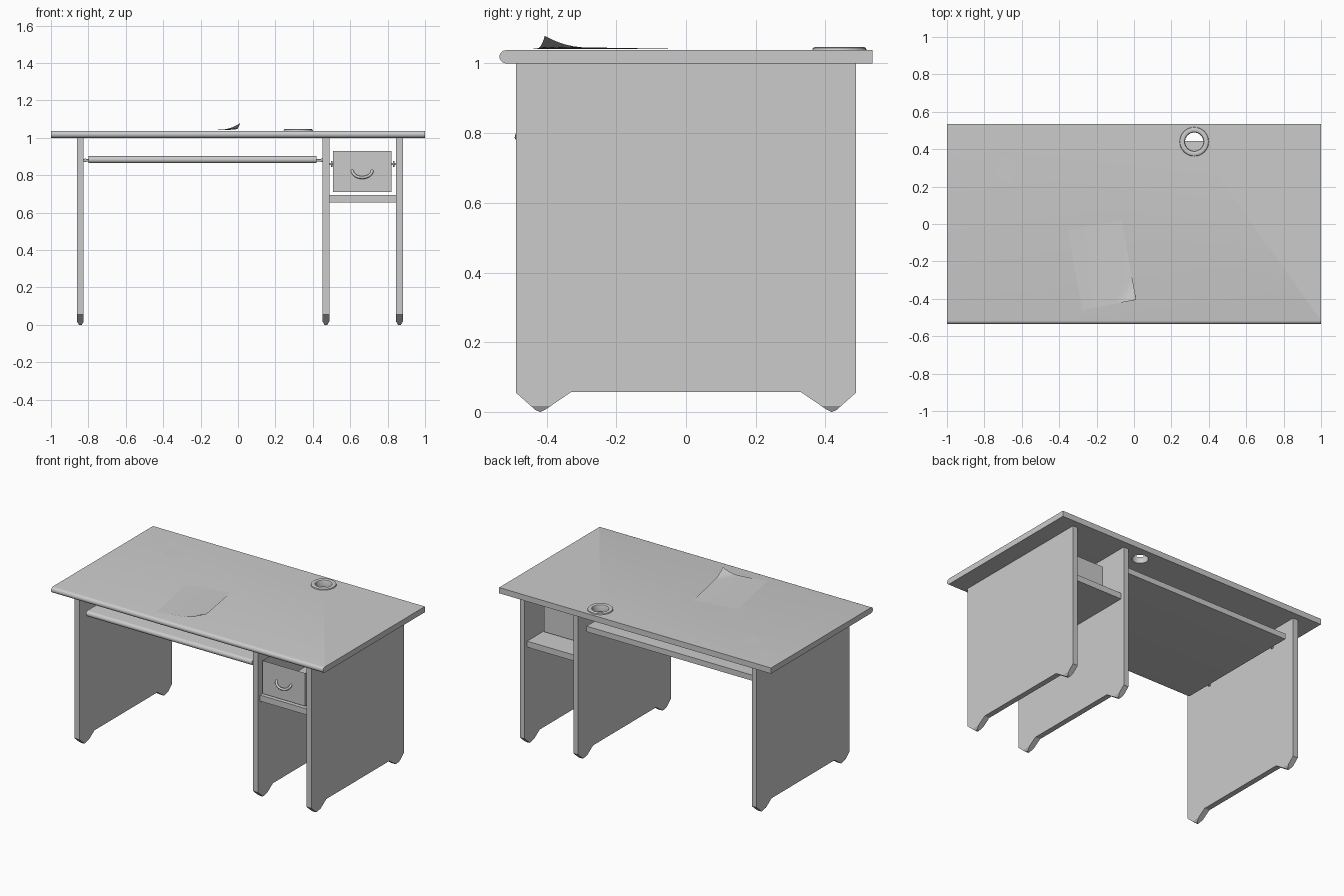
import bpy, bmesh
from math import sin, cos, pi, radians
from mathutils import Vector, Matrix

if "Cube" in bpy.data.objects:
    bpy.data.objects.remove(bpy.data.objects["Cube"])


def finish(bm, name, smooth=False, fix=True):
    if fix:
        bmesh.ops.recalc_face_normals(bm, faces=bm.faces)
    me = bpy.data.meshes.new(name)
    bm.to_mesh(me)
    bm.free()
    ob = bpy.data.objects.new(name, me)
    bpy.context.collection.objects.link(ob)
    if smooth:
        bpy.ops.object.select_all(action='DESELECT')
        bpy.context.view_layer.objects.active = ob
        ob.select_set(True)
        bpy.ops.object.shade_smooth_by_angle(angle=radians(35))
    return ob


def prism_bm(profile, x0, x1):
    """Extrude a (y, z) profile from x0 to x1."""
    bm = bmesh.new()
    face = bm.faces.new([bm.verts.new((x0, y, z)) for y, z in profile])
    res = bmesh.ops.extrude_face_region(bm, geom=[face])
    verts = [g for g in res['geom'] if isinstance(g, bmesh.types.BMVert)]
    bmesh.ops.translate(bm, verts=verts, vec=(x1 - x0, 0, 0))
    return bm


def add_box(bm, lo, hi):
    lo, hi = Vector(lo), Vector(hi)
    m = Matrix.Translation((lo + hi) / 2) @ Matrix.Diagonal((*(hi - lo), 1))
    bmesh.ops.create_cube(bm, size=1, matrix=m)


def bullnose(y0, y1, z0, z1, n=10):
    """Board section with a rounded front edge."""
    r, zc = (z1 - z0) / 2, (z0 + z1) / 2
    arc = [(y0 + r - r * sin(pi * i / n), zc + r * cos(pi * i / n)) for i in range(n + 1)]
    return arc + [(y1, z0), (y1, z1)]


def lathe(name, profile, loc, n=32):
    bm = bmesh.new()
    vs = [bm.verts.new((r, 0, z)) for r, z in profile]
    es = [bm.edges.new((vs[i], vs[(i + 1) % len(vs)])) for i in range(len(vs))]
    bmesh.ops.spin(bm, geom=vs + es, cent=(0, 0, 0), axis=(0, 0, 1), angle=2 * pi, steps=n)
    bmesh.ops.remove_doubles(bm, verts=bm.verts, dist=1e-5)
    ob = finish(bm, name, True)
    ob.location = loc
    return ob


# Table top with cable hole
HOLE = (0.322, 0.44)
top = finish(prism_bm(bullnose(-0.535, 0.535, 1.0, 1.038), -1, 1), "table_top", True)
bm = bmesh.new()
bmesh.ops.create_cone(bm, cap_ends=True, segments=32, radius1=0.054, radius2=0.054, depth=0.3,
                      matrix=Matrix.Translation((*HOLE, 1.02)))
cutter = finish(bm, "hole_cutter")
cutter.hide_render = True
mod = top.modifiers.new("cable_hole", 'BOOLEAN')
mod.operation, mod.object, mod.solver = 'DIFFERENCE', cutter, 'EXACT'
bpy.context.view_layer.objects.active = top
bpy.ops.object.modifier_apply(modifier=mod.name)
bpy.data.objects.remove(cutter)

# Cable grommet
lathe("cable_grommet", [(0.078, 1.038), (0.076, 1.044), (0.071, 1.047), (0.059, 1.047),
                        (0.052, 1.044), (0.049, 1.038), (0.049, 1.0), (0.054, 1.0),
                        (0.054, 1.038)], (*HOLE, 0))

# Side panels with narrowed feet
foot = [(-0.487, 0.055), (-0.432, 0.006), (-0.418, 0.0), (-0.405, 0.006), (-0.33, 0.057)]
profile = foot + [(-y, z) for y, z in reversed(foot)] + [(0.487, 1.0), (-0.487, 1.0)]
for name, x0 in (("left_panel", -0.861), ("middle_panel", 0.452), ("right_panel", 0.845)):
    bm = prism_bm(profile, x0, x0 + 0.036)
    bmesh.ops.bisect_plane(bm, geom=bm.verts[:] + bm.edges[:] + bm.faces[:],
                           plane_co=(0, 0, 0.018), plane_no=(0, 0, 1))
    for v in bm.verts:
        if v.co.z < 0.01:
            v.co.x = x0 + 0.018 + (v.co.x - x0 - 0.018) * (0.4 if v.co.z < 0.003 else 0.6)
    finish(bm, name)

# Keyboard tray and drawer shelf
finish(prism_bm(bullnose(-0.455, 0.445, 0.865, 0.902), -0.8, 0.42), "keyboard_tray", True)
bm = bmesh.new()
add_box(bm, (0.488, -0.467, 0.655), (0.845, 0.462, 0.695))
finish(bm, "drawer_shelf")

# Open drawer
X0, X1, Y0, Y1, Z0, Z1, T = 0.508, 0.821, -0.467, 0.32, 0.71, 0.93, 0.018
bm = bmesh.new()
add_box(bm, (X0, Y0, Z0), (X1, Y1, Z1))
lid = max(bm.faces, key=lambda f: f.calc_center_median().z)
bmesh.ops.inset_region(bm, faces=[lid], thickness=T)
bmesh.ops.translate(bm, verts=lid.verts[:], vec=(0, 0, Z0 + T - Z1))
finish(bm, "drawer")

# Drawer handle
cu = bpy.data.curves.new("drawer_handle", 'CURVE')
cu.dimensions, cu.bevel_depth, cu.bevel_resolution, cu.use_fill_caps = '3D', 0.008, 2, True
sp = cu.splines.new('POLY')
N = 14
sp.points.add(N)
for i, p in enumerate(sp.points):
    t = pi + pi * i / N
    p.co = (0.664 + 0.053 * cos(t), Y0 + 0.004 - 0.021 * abs(sin(t)) ** 0.6,
            0.825 + 0.037 * sin(t), 1)
bpy.context.collection.objects.link(bpy.data.objects.new("drawer_handle", cu))


# Runner pins with rollers between the panels and the sliding parts
def pins(name, xa, xb, xr, z, r, ys):
    bm = bmesh.new()
    for y in ys:
        for x0, x1, rad in ((xa, xb, 0.006), (xr - 0.004, xr + 0.004, r)):
            m = Matrix.Translation(((x0 + x1) / 2, y, z)) @ Matrix.Rotation(pi / 2, 4, 'Y')
            bmesh.ops.create_cone(bm, cap_ends=True, segments=12, radius1=rad, radius2=rad,
                                  depth=x1 - x0, matrix=m)
    finish(bm, name, True)


pins("tray_pins_left", -0.826, -0.798, -0.816, 0.88, 0.01, (-0.28, 0.3))
pins("tray_pins_right", 0.418, 0.454, 0.447, 0.88, 0.01, (-0.28, 0.3))
pins("drawer_pins_left", 0.486, 0.51, 0.5, 0.86, 0.016, (-0.28, 0.22))
pins("drawer_pins_right", 0.82, 0.847, 0.832, 0.86, 0.016, (-0.28, 0.22))


# Paper sheets
def paper(name, corner, u, v, n, lift, smooth=True):
    bm = bmesh.new()
    grid = [[bm.verts.new((corner[0] + u[0] * i / n + v[0] * j / n,
                           corner[1] + u[1] * i / n + v[1] * j / n,
                           1.041 + lift(i / n, j / n))) for i in range(n + 1)] for j in range(n + 1)]
    for j in range(n):
        for i in range(n):
            bm.faces.new((grid[j][i], grid[j + 1][i], grid[j + 1][i + 1], grid[j][i + 1]))
    finish(bm, name, smooth, fix=False)


def curl(a, b):
    d = max(0, (a + 1.3 * b - 1.95) / 0.35)
    return 0.007 * a * a * b + 0.031 * d ** 2


paper("large_paper", (-0.355, -0.035), (0.288, 0.055), (0.079, -0.425), 20, curl)
flat = lambda a, b: 0
paper("square_note", (-0.92, 0.452), (0.112, 0), (0, -0.108), 1, flat, False)
paper("turned_note", (-0.703, 0.363), (0.093, -0.052), (-0.052, -0.093), 1, flat, False)
